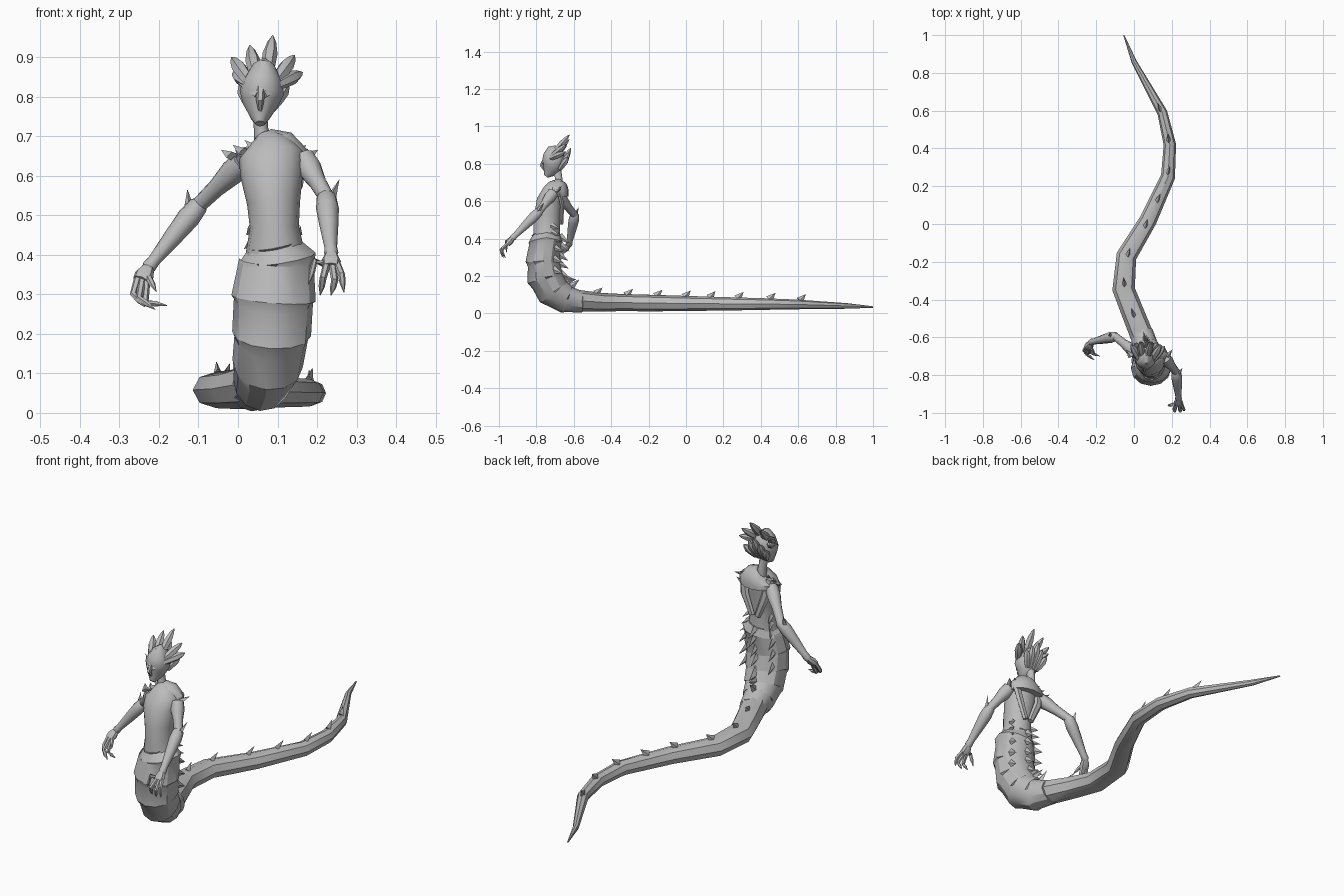
import bpy, bmesh, math
from mathutils import Vector

default_cube = bpy.data.objects.get("Cube")
if default_cube:
    bpy.data.objects.remove(default_cube)

# One plain grey for the whole figure
grey = bpy.data.materials.new("plain_grey")
grey.use_nodes = True
grey.diffuse_color = (.5, .5, .5, 1)
grey.node_tree.nodes["Principled BSDF"].inputs["Base Color"].default_value = (.5, .5, .5, 1)


def ring_frame(points, index):
    """Tangent, side and dorsal directions of a path at one of its points."""
    before = points[max(index - 1, 0)]
    after = points[min(index + 1, len(points) - 1)]
    tangent = (after - before).normalized()
    side = Vector((1, 0, 0))
    if abs(tangent.x) > .9:
        side = Vector((0, 1, 0))
    side = (side - tangent * side.dot(tangent)).normalized()
    return tangent, side, side.cross(tangent)


def loft(name, rows, sides=8, droop=0, angle=40):
    """Skin a tube through rows of (x, y, z, half width, half depth)."""
    bm = bmesh.new()
    points = [Vector(row[:3]) for row in rows]
    rings = []
    for index, row in enumerate(rows):
        tangent, side, dorsal = ring_frame(points, index)
        ring = []
        for step in range(sides):
            turn = math.tau * step / sides
            spot = points[index] + side * row[3] * math.cos(turn) + dorsal * row[4] * math.sin(turn)
            spot += tangent * droop * max(0, -math.sin(turn))
            spot.z = max(spot.z, 0)
            ring.append(bm.verts.new(spot))
        rings.append(ring)
    for lower, upper in zip(rings, rings[1:]):
        for step in range(sides):
            following = (step + 1) % sides
            bm.faces.new((lower[step], lower[following], upper[following], upper[step]))
    bm.faces.new(rings[0][::-1])
    bm.faces.new(rings[-1])
    bmesh.ops.remove_doubles(bm, verts=bm.verts, dist=.0003)
    bmesh.ops.recalc_face_normals(bm, faces=bm.faces)
    mesh = bpy.data.meshes.new(name)
    bm.to_mesh(mesh)
    bm.free()
    mesh.materials.append(grey)
    mesh.shade_smooth()
    mesh.set_sharp_from_angle(angle=math.radians(angle))
    part = bpy.data.objects.new(name, mesh)
    bpy.context.collection.objects.link(part)
    return part


def spike(name, base, tip, width, depth):
    """Pointed fin between two points."""
    return loft(name, [(*base, width, depth), (*tip, 0, 0)], 4)


def lobe(name, base, tip, width, depth):
    """Leaf-shaped blade, widest past its middle."""
    base, tip = Vector(base), Vector(tip)
    shape = ((0, .6), (.35, .9), (.65, 1), (.87, .6), (1, .08))
    rows = [(*base.lerp(tip, along), width * size, depth * size) for along, size in shape]
    return loft(name, rows, 6)


# Serpent body: overlapping belly plates from hips to ground
body = [(.09, -.745, .43, .066, .078), (.098, -.75, .39, .098, .088),
        (.09, -.765, .29, .105, .088), (.085, -.755, .2, .098, .094),
        (.075, -.715, .125, .088, .088), (.06, -.65, .082, .072, .074),
        (.04, -.57, .065, .06, .057)]
plated = []
for row, following in zip(body, body[1:]):
    plated.append([*row[:3], row[3] * 1.02, row[4] * 1.02])
    inset = [a + (b - a) * .07 for a, b in zip(row, following)]
    plated.append([*inset[:3], inset[3] * .96, inset[4] * .96])
plated.append(body[-1])
loft("belly_plates", plated, 12, .025, 30)

# Tail lying along the ground
tail = [(.05, -.61, .07, .062, .06), (-.01, -.46, .06, .06, .05),
        (-.055, -.345, .058, .06, .046), (-.04, -.17, .055, .054, .044),
        (.075, .02, .053, .046, .04), (.18, .25, .051, .038, .035),
        (.19, .42, .05, .033, .031), (.15, .59, .048, .027, .026),
        (0, .86, .04, .014, .015), (-.054, 1, .034, .003, .004)]
loft("tail", tail, 8)


def dorsal_spikes(name, rows, places, rise, sweep):
    """Row of fins along the back; a place is a row number with a fraction."""
    points = [Vector(row[:3]) for row in rows]
    for place in places:
        index = int(place)
        mix = place - index
        tangent, side, dorsal = ring_frame(points, index)
        base = points[index].lerp(points[index + 1], mix)
        depth = rows[index][4] * (1 - mix) + rows[index + 1][4] * mix
        root = base + dorsal * depth * .85
        spike(name, root - tangent * .01, root + dorsal * rise + tangent * sweep, .012, .022)


dorsal_spikes("tail_spike", tail, (.9, 2.2, 3.1, 3.9, 4.5, 5.2, 6.2, 7.1), .035, .025)
dorsal_spikes("back_spike", body, (.5, 1.2, 1.7, 2.3, 2.9, 3.5, 4.3, 5.2), .06, .02)

# Torso, neck and head
loft("torso", [(.095, -.745, .38, .08, .075), (.092, -.745, .47, .062, .072),
               (.09, -.74, .53, .067, .072), (.085, -.73, .6, .079, .07),
               (.085, -.71, .65, .083, .058), (.075, -.695, .68, .055, .045),
               (.065, -.685, .7, .024, .026)], 14)
loft("neck", [(.066, -.685, .68, .026, .028), (.058, -.68, .72, .018, .02),
              (.055, -.69, .77, .019, .024)], 10)
loft("head", [(.056, -.748, .732, .012, .012), (.056, -.735, .75, .026, .03),
              (.057, -.718, .78, .045, .05), (.06, -.712, .81, .056, .058),
              (.063, -.705, .84, .05, .058), (.065, -.695, .875, .03, .045),
              (.066, -.685, .89, .008, .015)], 12)
loft("nose", [(.058, -.755, .83, .012, .01), (.056, -.772, .79, .01, .012),
              (.056, -.757, .765, .005, .006)], 6)

# Crest: fan of blades above the brow, second fan down the back of the head
fan = [(-.016, .9), (.03, .93), (.088, .955), (.143, .905), (.163, .862), (-.012, .862)]
for x, z in fan:
    lean = x - .06
    lobe("crest_blade", (.06 + lean * .3, -.735, .825), (x, -.615 - abs(lean) * .3, z), .019, .018)
for turn in range(-2, 3):
    lobe("rear_crest_blade", (.06 + turn * .014, -.675, .77),
         (.066 + turn * .03, -.615 - abs(turn) * .008, .885 - abs(turn) * .025), .017, .018)

# Brow ridges, shoulder fins, back straps and waist fins on both sides
for way in (-1, 1):
    spike("brow", (.058 + way * .008, -.764, .805), (.06 + way * .068, -.71, .84), .012, .01)
    loft("back_strap", [(.085 + way * .07, -.68, .67, .022, .015),
                        (.088 + way * .055, -.662, .58, .022, .012),
                        (.09 + way * .015, -.665, .48, .016, .01)], 6)
    for step in range(3):
        spread = .035 + step * .03
        spike("shoulder_fin", (.08 + way * spread, -.7, .67 - step * .01),
              (.08 + way * (spread + .028), -.665, .69 - step * .012), .018, .012)
        height = .47 - step * .035
        spike("waist_fin", (.092 + way * .055, -.72, height),
              (.092 + way * (.071 + step * .006), -.67, height - .02), .012, .018)
        spike("flank_fin", (.09 + way * .07, -.72, .36 - step * .06),
              (.09 + way * .08, -.655, .33 - step * .06), .012, .025)

# Mantle draped over the shoulders
loft("mantle", [(.065, -.685, .7, .026, .028), (.08, -.685, .685, .06, .05),
                (.085, -.685, .655, .094, .058), (.085, -.685, .625, .088, .058)], 12)


def arm(side, shoulder, elbow, wrist, knuckles, fin_tip, fingers):
    """Upper arm, flared bracer with a fin, palm and clawed fingers."""
    shoulder, elbow, wrist, knuckles = map(Vector, (shoulder, elbow, wrist, knuckles))
    sleeve = [(0, .03), (.25, .032), (.6, .023), (1, .02)]
    loft(side + "_upper_arm", [(*shoulder.lerp(elbow, t), r, r) for t, r in sleeve], 10)
    bracer = [(-.06, .016), (0, .025), (.2, .029), (.5, .024), (.9, .016), (1, .018), (1.05, .014)]
    loft(side + "_forearm", [(*elbow.lerp(wrist, t), r, r) for t, r in bracer], 10)
    spike(side + "_elbow_fin", elbow.lerp(wrist, .18), fin_tip, .018, .022)
    loft(side + "_palm", [(*wrist, .014, .014), (*wrist.lerp(knuckles, .6), .025, .019),
                          (*knuckles, .022, .015)], 8)
    for offset, bend, tip in fingers:
        root = knuckles.lerp(wrist, .2) + Vector((offset, 0, 0))
        bend, tip = Vector(bend), Vector(tip)
        loft(side + "_finger", [(*root, .01, .01), (*bend, .009, .009),
                                (*bend.lerp(tip, .45), .008, .008), (*tip, .001, .001)], 6)


arm("right", (.012, -.685, .635), (-.1, -.595, .525), (-.225, -.625, .37), (-.245, -.655, .335),
    (-.128, -.575, .567),
    [(-.012, (-.265, -.67, .3), (-.235, -.71, .268)), (0, (-.25, -.69, .29), (-.21, -.72, .262)),
     (.01, (-.235, -.68, .28), (-.18, -.7, .272)), (.012, (-.225, -.66, .34), (-.207, -.69, .307))])
arm("left", (.165, -.71, .645), (.224, -.785, .545), (.236, -.925, .405), (.235, -.955, .37),
    (.257, -.76, .592),
    [(.015, (.262, -.98, .35), (.268, -.985, .305)), (.003, (.245, -.99, .335), (.235, -.975, .297)),
     (-.01, (.215, -.99, .34), (.208, -.965, .297)), (-.015, (.195, -.96, .385), (.178, -.96, .325))])
